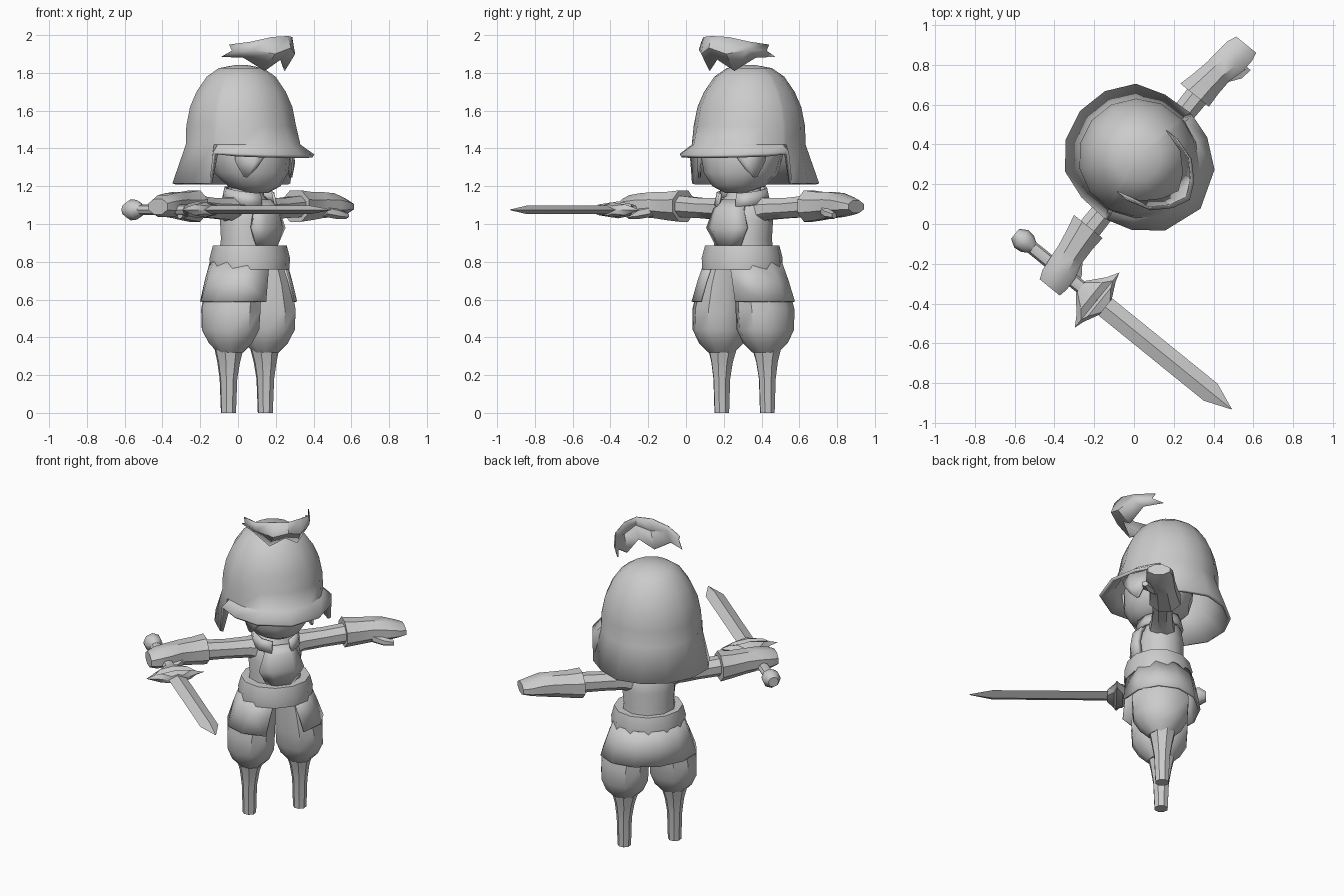
import bpy, bmesh, math
from mathutils import Matrix, Vector

if "Cube" in bpy.data.objects:
    bpy.data.objects.remove(bpy.data.objects["Cube"])

grey = bpy.data.materials.new("plain_grey")
grey.use_nodes = True
grey.diffuse_color = (0.6, 0.6, 0.6, 1)
grey.node_tree.nodes["Principled BSDF"].inputs["Base Color"].default_value = (0.6, 0.6, 0.6, 1)

# The figure is built facing -y, then turned and moved into place
PLACE = Matrix.Translation((0.047, 0.31, 0)) @ Matrix.Rotation(math.radians(51), 4, 'Z')


def pt(left, fwd, z):
    return Vector((left, -fwd, z))


def loft(name, rings, closed=True, caps=True, thick=0, angle=40):
    """Skin a list of equally long point rings."""
    bm = bmesh.new()
    rows = [[bm.verts.new(PLACE @ p) for p in ring] for ring in rings]
    n = len(rows[0])
    for low, high in zip(rows, rows[1:]):
        for i in range(n if closed else n - 1):
            j = (i + 1) % n
            bm.faces.new((low[i], low[j], high[j], high[i]))
    if closed and caps:
        bm.faces.new(rows[0][::-1])
        bm.faces.new(rows[-1])
    bmesh.ops.remove_doubles(bm, verts=bm.verts, dist=0.0005)
    bmesh.ops.recalc_face_normals(bm, faces=bm.faces)
    mesh = bpy.data.meshes.new(name)
    bm.to_mesh(mesh)
    bm.free()
    mesh.materials.append(grey)
    obj = bpy.data.objects.new(name, mesh)
    bpy.context.collection.objects.link(obj)
    bpy.ops.object.select_all(action='DESELECT')
    obj.select_set(True)
    bpy.context.view_layer.objects.active = obj
    bpy.ops.object.shade_smooth_by_angle(angle=math.radians(angle))
    if thick:
        mod = obj.modifiers.new("thickness", 'SOLIDIFY')
        mod.thickness = thick
        mod.offset = -1
    return obj


def circle(n, start=0.5):
    return [math.tau * (i + start) / n for i in range(n)]


def upright(name, sections, n=10, **kw):
    """Sections of (z, left centre, forward centre, left radius, forward radius)."""
    return loft(name, [[pt(l + a * math.sin(t), f + b * math.cos(t), z) for t in circle(n)]
                       for z, l, f, a, b in sections], **kw)


def sideways(name, side, sections, n=8, **kw):
    """Sections of (left, forward, z, forward radius, height radius)."""
    return loft(name, [[pt(side * l, f + a * math.cos(t), z + b * math.sin(t)) for t in circle(n)]
                       for l, f, z, a, b in sections], **kw)


def forward(name, left, z, sections, n=8, start=0.0, **kw):
    """Sections of (forward, width radius, height radius)."""
    return loft(name, [[pt(left + a * math.cos(t), f, z + b * math.sin(t)) for t in circle(n, start)]
                       for f, a, b in sections], **kw)


# Head inside the helmet
upright("head", [(1.165, 0, 0.07, 0.06, 0.06), (1.2, 0, 0.05, 0.14, 0.14),
                 (1.27, 0, 0.03, 0.2, 0.195), (1.36, 0, 0.02, 0.225, 0.21),
                 (1.5, 0, 0, 0.22, 0.2), (1.62, 0, -0.02, 0.14, 0.13)], n=12)

# Helmet: round dome, flared neck guard, raised opening over the face
half = [0, 30, 55, 76, 80, 105, 130, 155]
angles = [math.radians(a) for a in half + [180] + [-a for a in half[:0:-1]]]


def helmet_ring(r, z, front=0.0):
    return [pt(r * math.sin(a), -0.04 + (r + front * max(0, math.cos(a))) * math.cos(a), z)
            for a in angles]


brim = []
for a in angles:
    face = abs(a) < math.radians(78)
    r = 0.345 + 0.065 * max(0, math.cos(a)) ** 2 + (0.025 if math.cos(a) < -0.3 else 0)
    z = 1.385 - 0.02 * math.cos(a) if face else 1.215
    brim.append(pt(r * math.sin(a), -0.04 + r * math.cos(a), z))
loft("helmet", [brim, helmet_ring(0.298, 1.42, 0.035), helmet_ring(0.295, 1.52),
                helmet_ring(0.275, 1.62), helmet_ring(0.24, 1.7), helmet_ring(0.185, 1.78),
                helmet_ring(0.12, 1.825), helmet_ring(0.03, 1.842), helmet_ring(0, 1.842)],
     caps=False, thick=0.02)

# Curved crest floating ahead of the helmet top: left, forward, bottom, top
side_cols = [(0.2, 0.06, 1.885, 1.95), (0.165, 0.18, 1.88, 1.965), (0.085, 0.26, 1.81, 1.99)]
cols = [(-l, f, b, t) for l, f, b, t in side_cols] + [(0, 0.3, 1.87, 1.995)] + side_cols[::-1]
loft("crest", [[pt(l, f - 0.07, b) for l, f, b, t in cols],
               [pt(l, f, (b + t) / 2) for l, f, b, t in cols],
               [pt(l, f - 0.02, t) for l, f, b, t in cols]], closed=False, thick=0.006)

# Torso, belt and breastplate
upright("torso", [(0.8, 0, 0.01, 0.17, 0.16), (0.92, 0, 0.01, 0.155, 0.145),
                  (1.02, 0, 0.01, 0.165, 0.145), (1.11, 0, 0, 0.15, 0.12),
                  (1.15, 0, 0, 0.1, 0.09), (1.22, 0, 0, 0.08, 0.08)])
upright("belt", [(0.76, 0, 0.02, 0.218, 0.205), (0.82, 0, 0.02, 0.222, 0.208),
                 (0.885, 0, 0.02, 0.205, 0.19)], n=12)
plate_rows = [(0.88, 0.085, 0.185), (0.98, 0.14, 0.2), (1.08, 0.105, 0.185), (1.13, 0.085, 0.14)]
loft("breastplate", [[pt(w * s, f - 0.05 * s * s, z) for s in (-1, -0.5, 0.5, 1)]
                     for z, w, f in plate_rows], closed=False, thick=0.03)

# Open collar with a notch at the throat
collar = [math.radians(25 + 31 * i) for i in range(11)]
loft("collar", [[pt(r * math.sin(a), 0.02 + r * math.cos(a), z - 0.02 * math.cos(a))
                 for a in collar] for r, z in ((0.15, 1.11), (0.135, 1.18))],
     closed=False, thick=0.015)

# Skirt open at the front
skirt = []
for z, a, b, gap in ((0.8, 0.215, 0.2, 16), (0.7, 0.255, 0.222, 21), (0.59, 0.295, 0.24, 24)):
    span = [math.radians(gap + (360 - 2 * gap) * i / 10) for i in range(11)]
    skirt.append([pt(a * math.sin(t), 0.01 + b * math.cos(t), z) for t in span])
loft("skirt", skirt, closed=False, thick=0.012)

for side, word in ((1, "left"), (-1, "right")):
    # Baggy trousers and thin lower legs
    upright(word + "_trouser", [(z, side * l, 0.01, a, b) for z, l, a, b in (
        (0.32, 0.15, 0.07, 0.07), (0.37, 0.15, 0.115, 0.125), (0.44, 0.15, 0.143, 0.168),
        (0.55, 0.147, 0.145, 0.175), (0.68, 0.125, 0.125, 0.165), (0.8, 0.1, 0.1, 0.14))])
    upright(word + "_lower_leg", [(0, side * 0.155, 0, 0.04, 0.042),
                                  (0.18, side * 0.155, 0, 0.045, 0.05),
                                  (0.27, side * 0.153, 0, 0.058, 0.065),
                                  (0.36, side * 0.15, 0, 0.085, 0.085)], n=8)
    # Arms held straight out
    sideways(word + "_arm", side, [(0.08, 0, 1.065, 0.09, 0.085), (0.17, 0, 1.08, 0.07, 0.062),
                                   (0.3, 0, 1.085, 0.062, 0.058), (0.46, 0, 1.095, 0.066, 0.062)])
    # Gloves: the right one closes round the sword
    fist = side < 0
    sideways(word + "_glove", side, [
        (0.425, -0.012, 1.095, 0.1, 0.09), (0.5, -0.005, 1.095, 0.088, 0.082),
        (0.59, 0.005, 1.1, 0.08, 0.075), (0.67, 0.02, 1.1, 0.088, 0.068),
        (0.74, 0.025, 1.095, 0.085, 0.062 if fist else 0.05),
        (0.785, 0.03, 1.092, 0.07, 0.045 if fist else 0.036)])
    sideways(word + "_thumb", side, [(0.58, 0.05, 1.07, 0.03, 0.03), (0.64, 0.09, 1.055, 0.034, 0.028),
                                     (0.7, 0.11, 1.045, 0.02, 0.018)], n=6)
    # Pointed hair locks beside the face
    loft(word + "_hair_lock", [[pt(side * l, f, z) for l, f, z in row] for row in (
        ((0.215, 0.09, 1.42), (0.16, 0.19, 1.42), (0.08, 0.235, 1.42)),
        ((0.222, 0.1, 1.33), (0.17, 0.19, 1.32), (0.12, 0.225, 1.36)),
        ((0.2, 0.14, 1.25), (0.19, 0.155, 1.245), (0.16, 0.19, 1.29)))],
        closed=False, thick=0.012)

# Sword pointing forward from the right hand
SX, SZ = -0.685, 1.075
forward("sword_blade", SX, SZ, [(0.2, 0.055, 0.022), (0.99, 0.055, 0.022), (1.125, 0.002, 0.002)],
        n=4, angle=15)
forward("sword_grip", SX, SZ, [(-0.2, 0.034, 0.028), (0.24, 0.034, 0.03)])
forward("sword_pommel", SX, SZ, [(-0.275, 0.032, 0.032), (-0.235, 0.056, 0.056),
                                 (-0.195, 0.052, 0.052), (-0.16, 0.03, 0.03)])
forward("sword_guard", SX, SZ, [(0.15, 0.04, 0.03), (0.22, 0.12, 0.045),
                                (0.255, 0.178, 0.02), (0.27, 0.13, 0.04), (0.31, 0.05, 0.03)])
